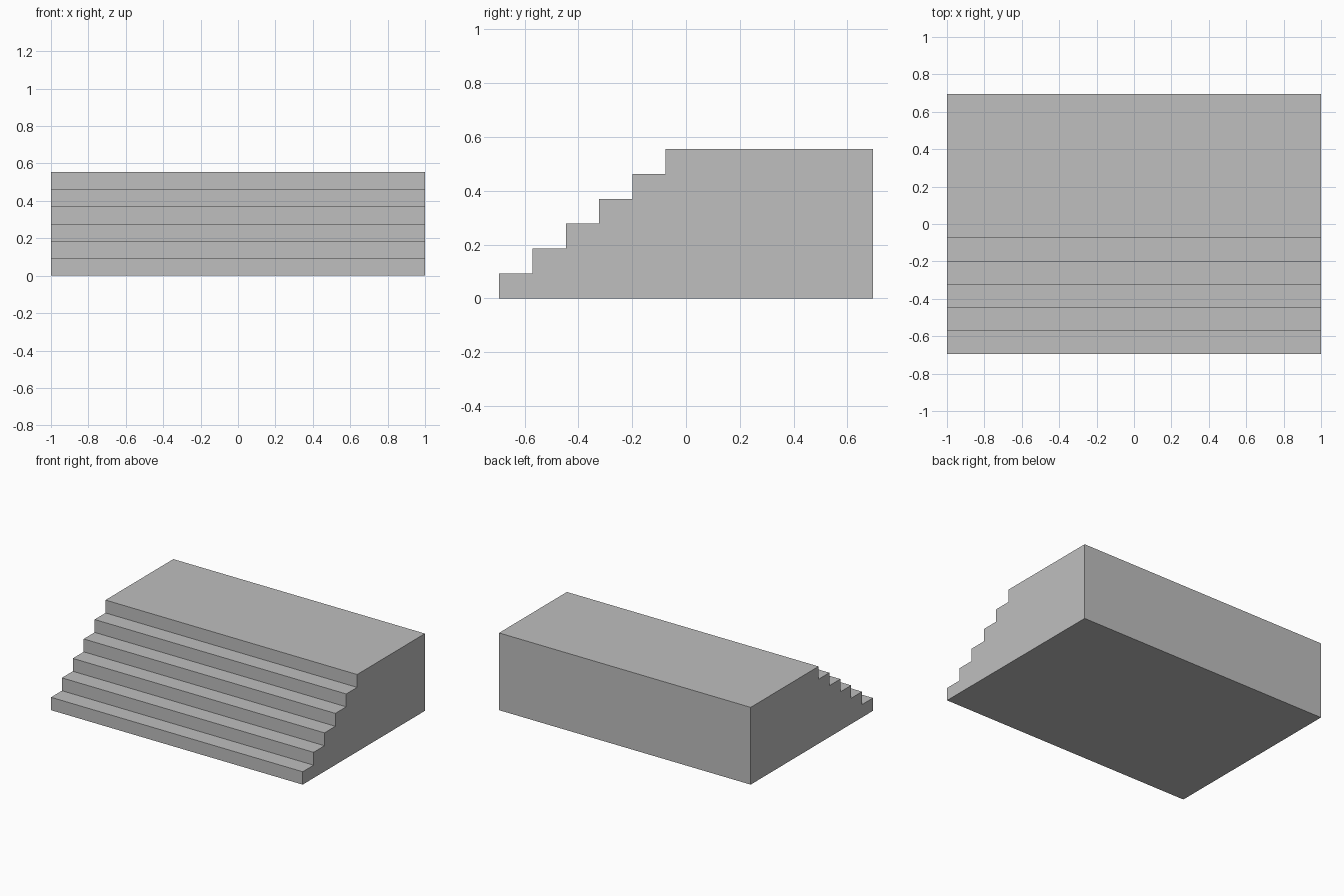
import bpy
import bmesh

cube = bpy.data.objects.get("Cube")
if cube:
    bpy.data.objects.remove(cube, do_unlink=True)

WIDTH, DEPTH, HEIGHT = 2.0, 1.388, 0.555
STEPS, TREAD = 6, 0.1236
RISE = HEIGHT / STEPS

# Plain stone grey
stone = bpy.data.materials.new("stone_grey")
stone.use_nodes = True
grey = (0.52, 0.52, 0.52, 1.0)
stone.diffuse_color = grey
stone.node_tree.nodes["Principled BSDF"].inputs["Base Color"].default_value = grey

# Stepped side profile: risers and treads, then the landing and back wall
front, back = -DEPTH / 2, DEPTH / 2
profile = [(back, 0), (front, 0)]
for i in range(STEPS):
    y = front + i * TREAD
    profile.append((y, (i + 1) * RISE))
    profile.append((y + TREAD if i < STEPS - 1 else back, (i + 1) * RISE))

# Extrude the profile across the full width
bm = bmesh.new()
side = bm.faces.new([bm.verts.new((-WIDTH / 2, y, z)) for y, z in profile])
result = bmesh.ops.extrude_face_region(bm, geom=[side], use_keep_orig=True)
moved = [v for v in result["geom"] if isinstance(v, bmesh.types.BMVert)]
bmesh.ops.translate(bm, verts=moved, vec=(WIDTH, 0, 0))
bmesh.ops.recalc_face_normals(bm, faces=bm.faces)

mesh = bpy.data.meshes.new("staircase")
bm.to_mesh(mesh)
bm.free()
mesh.materials.append(stone)
staircase = bpy.data.objects.new("staircase", mesh)
bpy.context.collection.objects.link(staircase)
